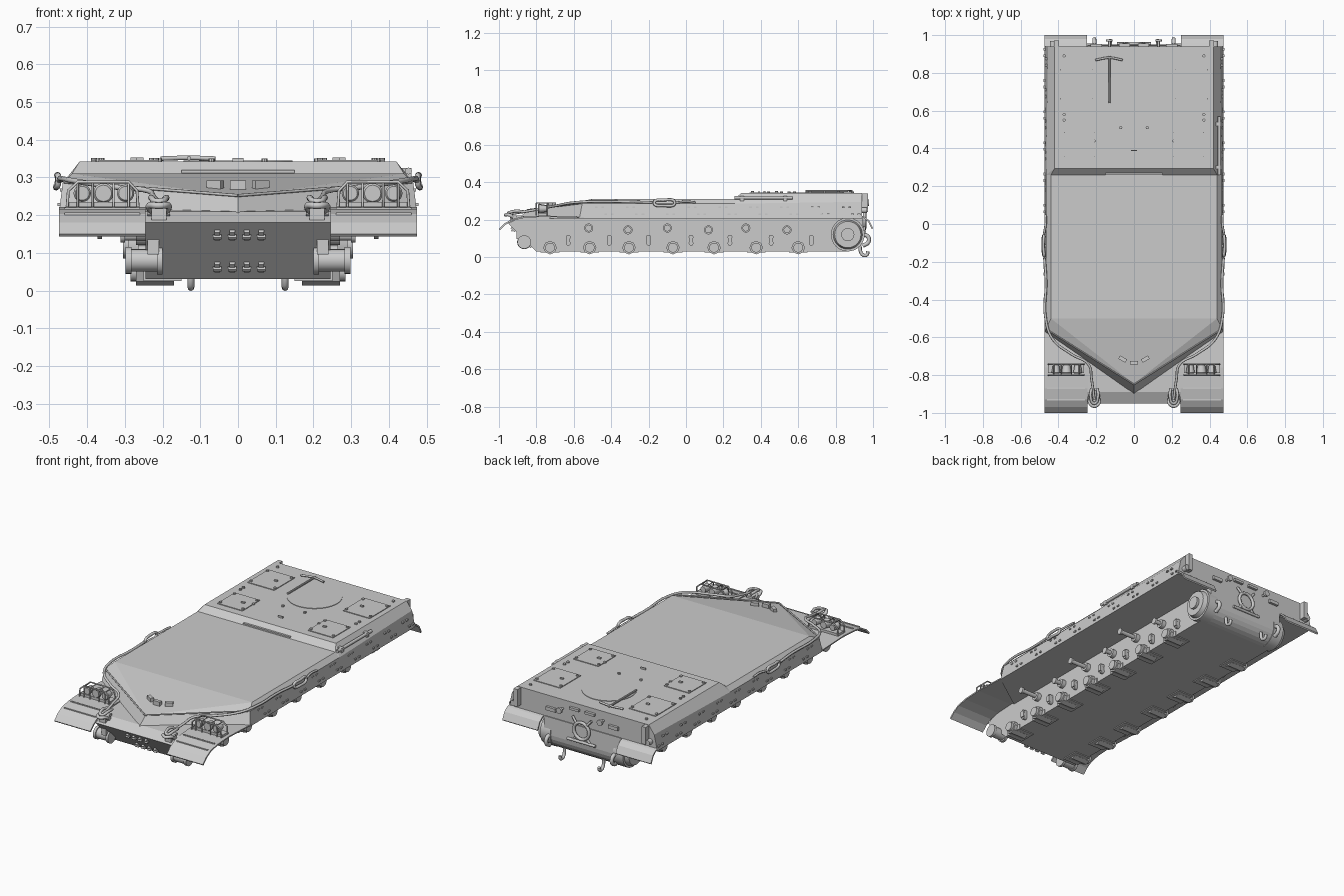
import bpy, bmesh, math
from mathutils import Vector, Matrix

if "Cube" in bpy.data.objects:
    bpy.data.objects.remove(bpy.data.objects["Cube"])

def finish(name, bm, mirror=False, smooth=False):
    bmesh.ops.recalc_face_normals(bm, faces=bm.faces[:])
    me = bpy.data.meshes.new(name)
    bm.to_mesh(me); bm.free()
    ob = bpy.data.objects.new(name, me)
    bpy.context.collection.objects.link(ob)
    if smooth:
        me.shade_smooth()
        me.set_sharp_from_angle(angle=math.radians(35))
    if mirror:
        m = ob.modifiers.new("mirror", 'MIRROR')
        m.use_mirror_merge = True
    return ob

def add_box(bm, c, s, rot=None):
    m = Matrix.Translation(c)
    if rot: m = m @ rot
    bmesh.ops.create_cube(bm, size=1, matrix=m @ Matrix.Diagonal((*s, 1)))

def add_cyl(bm, a, b, r, r2=None, n=20):
    a, b = Vector(a), Vector(b)
    d = b - a
    m = Matrix.Translation((a + b) / 2) @ d.to_track_quat('Z', 'Y').to_matrix().to_4x4()
    bmesh.ops.create_cone(bm, cap_ends=True, segments=n, radius1=r,
                          radius2=r if r2 is None else r2, depth=d.length, matrix=m)

def add_prism(bm, prof, x0, x1):
    # extrude a (y, z) profile along x
    f = bm.faces.new([bm.verts.new((x0, y, z)) for y, z in prof])
    g = bmesh.ops.extrude_face_region(bm, geom=[f])['geom']
    bmesh.ops.translate(bm, vec=(x1 - x0, 0, 0), verts=[v for v in g if isinstance(v, bmesh.types.BMVert)])

def tube(name, pts, r, sides=(1,), smooth=True, cyclic=False):
    for s in sides:
        cu = bpy.data.curves.new(name, 'CURVE')
        cu.dimensions = '3D'; cu.bevel_depth = r; cu.bevel_resolution = 2; cu.use_fill_caps = True
        cu.resolution_u = 6
        sp = cu.splines.new('BEZIER' if smooth else 'POLY')
        arr = sp.bezier_points if smooth else sp.points
        arr.add(len(pts) - 1)
        for p, q in zip(arr, pts):
            if smooth:
                p.co = (s * q[0], q[1], q[2])
                p.handle_left_type = p.handle_right_type = 'AUTO'
            else:
                p.co = (s * q[0], q[1], q[2], 1)
        sp.use_cyclic_u = cyclic
        bpy.context.collection.objects.link(bpy.data.objects.new(name, cu))

BOTH = (1, -1)

# Upper hull: half shell, mirrored
P = [(0, -.9, .205), (.475, -.57, .205), (.475, .94, .205), (0, .94, .205), (0, -.845, .25),
     (.465, -.555, .285), (.465, .26, .285), (.455, .94, .295), (.44, -.5, .31), (0, -.5, .31),
     (.44, .26, .31), (0, .26, .31), (.42, .295, .342), (0, .295, .342), (.42, .94, .342), (0, .94, .342)]
F = [(0, 1, 2, 3), (0, 4, 5, 1), (9, 8, 4), (8, 5, 4), (1, 5, 6, 7, 2), (5, 8, 10, 6), (9, 11, 10, 8),
     (11, 13, 12, 10), (13, 15, 14, 12), (6, 10, 12), (6, 12, 14, 7), (2, 7, 14, 15, 3)]
bm = bmesh.new()
v = [bm.verts.new(p) for p in P]
for f in F: bm.faces.new([v[i] for i in f])
finish("upper_hull", bm, True)

# Lower hull tub with rounded tail
bm = bmesh.new()
tail = [(.86 + .09 * math.sin(a), .12 - .09 * math.cos(a)) for a in [i * math.pi / 12 for i in range(7)]]
add_prism(bm, [(-.95, .18), (-.80, .03)] + tail + [(.945, .22), (-.57, .222), (-.89, .21)], -.245, .245)
finish("lower_hull", bm)

# Fender strips and curved mudguards front and rear
bm = bmesh.new()
top = [(-.55, .214), (-.76, .222), (-.87, .216), (-.93, .203), (-.97, .18), (-1.0, .15)]
add_prism(bm, top + [(y + .006, z - .007) for y, z in reversed(top)], .245, .475)
top = [(.93, .222), (.955, .215), (.98, .195), (1.0, .155)]
add_prism(bm, top + [(y - .006, z - .006) for y, z in reversed(top)], .25, .475)
for y in (-.87, -.93):
    add_box(bm, (.36, y, .217 if y > -.9 else .204), (.2, .008, .006))
finish("mudguards", bm, True)

# Running gear mounts on the tub sides
bm = bmesh.new()
for y in (-.727, -.515, -.305, -.07, .15, .375, .6):
    add_cyl(bm, (.17, y, .05), (.27, y, .05), .036, n=8)
    add_cyl(bm, (.24, y, .05), (.285, y, .05), .026, n=16)
    add_box(bm, (.2, y, .04), (.1, .1, .03))
finish("suspension_hubs", bm, True, True)
bm = bmesh.new()
for y in (-.63, -.41, -.2, .027, .235, .455, .67):
    for dz in (-.016, .016):
        add_cyl(bm, (.24, y, .09 + dz), (.265, y, .09 + dz), .013, n=12)
    add_box(bm, (.256, y, .09), (.03, .022, .036))
finish("bump_stops", bm, True)
bm = bmesh.new()
for i, y in enumerate((-.52, -.31, -.10, .12, .32, .54)):
    z = .145 if i % 2 else .155
    add_cyl(bm, (.24, y, z), (.27, y, z), .024)
    x = .30 if i % 2 else .36
    add_cyl(bm, (.26, y, z), (x, y, z), .012, n=14)
    add_cyl(bm, (x, y, z), (x + .012, y, z), .018, n=14)
finish("return_roller_arms", bm, True, True)

# Front idler housings and rear final drives
bm = bmesh.new()
add_cyl(bm, (.2, -.865, .08), (.285, -.865, .08), .03)
add_cyl(bm, (.282, -.865, .08), (.298, -.865, .08), .036)
add_cyl(bm, (.2, -.865, .08), (.215, -.865, .08), .038)
finish("idler_mounts", bm, True, True)
bm = bmesh.new()
add_cyl(bm, (.2, .865, .12), (.265, .865, .12), .09, n=32)
add_cyl(bm, (.265, .865, .12), (.29, .865, .12), .078, .07, n=32)
add_cyl(bm, (.29, .865, .12), (.305, .865, .12), .035, n=24)
finish("final_drives", bm, True, True)

# Spare track brackets on the nose plate
bm = bmesh.new()
rot = Matrix.Rotation(math.radians(45), 4, 'X')
for x in (-.055, -.015, .023, .062):
    for z in (.15, .065):
        y = -(.77 + z)
        add_box(bm, (x, y, z), (.014, .02, .03), rot)
        add_box(bm, (x, y - .008, z - .008), (.022, .012, .008), rot)
finish("nose_brackets", bm)

# Driver vision blocks on the glacis
bm = bmesh.new()
for x, a, y in ((0, 0, -.735), (.06, 30, -.715), (-.06, -30, -.715)):
    add_box(bm, (x, y, .277), (.042, .02, .03), Matrix.Rotation(math.radians(a), 4, 'Z'))
finish("vision_blocks", bm)

# Raised rail along the splash edge of the nose
tube("splash_rail", [(.46, -.56, .288), (.0, -.85, .252)], .004, BOTH, False)

# Headlight clusters with cage
bm = bmesh.new()
add_box(bm, (.36, -.765, .228), (.19, .05, .014))
for x, r in ((.298, .023), (.357, .027), (.413, .023)):
    add_cyl(bm, (x, -.745, .258), (x, -.785, .258), r * .7, r)
    add_cyl(bm, (x, -.785, .258), (x, -.792, .258), r, r * .8)
finish("headlights", bm, True, True)
for y in (-.80, -.742):
    tube("lamp_guard", [(.265, y, .222), (.268, y, .265), (.29, y, .288), (.425, y, .288),
                        (.45, y, .265), (.453, y, .222)], .004, BOTH, False)
for x in (.29, .33, .385, .425):
    tube("lamp_guard_bar", [(x, -.742, .288), (x, -.80, .288), (x, -.80, .222)], .003, BOTH, False)

# Front towing eyes and lower hooks
bm = bmesh.new()
add_box(bm, (.21, -.91, .205), (.04, .06, .035))
add_cyl(bm, (.18, -.915, .21), (.24, -.915, .21), .013, n=12)
add_box(bm, (.225, -.89, .12), (.03, .03, .05))
finish("tow_eyes", bm, True)
tube("front_shackle", [(.19, -.92, .21), (.185, -.945, .225), (.21, -.965, .225), (.235, -.945, .225),
                       (.23, -.92, .21)], .009, BOTH)
tube("rear_tow_hook", [(.125, .93, .06), (.125, .935, .025), (.125, .95, .009), (.125, .968, .013),
                       (.125, .972, .03)], .009, BOTH)
tube("rear_tow_eye", [(.21, .94, .12), (.21, .972, .11), (.21, .975, .08), (.21, .945, .06)], .011, BOTH)

# Tow cables along both sides with end loops
tube("tow_cable", [(.21, -.93, .232), (.225, -.82, .25), (.24, -.745, .265), (.33, -.69, .275), (.43, -.61, .29),
                   (.468, -.5, .297), (.466, -.3, .295), (.474, -.18, .292)], .007, BOTH)
tube("cable_loop", [(.476, -.17, .29), (.48, -.12, .305), (.478, -.06, .29), (.483, -.12, .275)], .008, BOTH, True, True)
tube("side_cable", [(.478, -.06, .29), (.468, 0, .296), (.468, .05, .292)], .006, BOTH)
tube("cable_eye", [(.195, -.87, .242), (.19, -.91, .246), (.21, -.95, .236), (.23, -.91, .246), (.225, -.87, .242)],
     .008, BOTH)

# Side fastenings
bm = bmesh.new()
for i in range(9):
    for dy in (0, .035):
        y = -.48 + i * .165 + dy
        add_box(bm, (.466, y, .267), (.012, .014, .008))
        add_box(bm, (.474, y + .05, .228), (.01, .014, .008))
finish("side_fastenings", bm, True)

# Stowed rod on the right rear side
bm = bmesh.new()
add_cyl(bm, (.452, .26, .317), (.452, .57, .317), .009, n=12)
for y in (.30, .53): add_box(bm, (.447, y, .312), (.026, .02, .026))
finish("stowed_rod", bm, False, True)

# Rear deck: hatches, hinges, bolts and round cover
bm = bmesh.new()
for x, y, sx, sy in ((.305, .74, .17, .19), (.29, .42, .16, .16)):
    add_box(bm, (x, y, .343), (sx, sy, .006))
    for dx in (-.45, .45):
        for dy in (-.4, .4):
            add_cyl(bm, (x + dx * sx, y + dy * sy, .343), (x + dx * sx, y + dy * sy, .352), .008, n=8)
    add_box(bm, (x - .03, y, .349), (.02, .012, .008))
for x, y in ((.37, .89), (.37, .55), (.37, .58), (.21, .44), (.07, .51)):
    add_cyl(bm, (x, y, .34), (x, y, .35), .008, n=8)
finish("deck_hatches", bm, True)
bm = bmesh.new()
add_cyl(bm, (0, .70, .340), (0, .70, .345), .145, n=48)
finish("round_cover", bm, False, True)
bm = bmesh.new()
add_box(bm, (0, .265, .316), (.3, .012, .008))
add_box(bm, (0, .39, .347), (.03, .006, .01))
finish("deck_handles", bm)

# Pickaxe on the deck
bm = bmesh.new()
add_cyl(bm, (-.13, .64, .351), (-.13, .89, .351), .006, n=10)
finish("pickaxe_handle", bm, False, True)
tube("pickaxe_head", [(-.205, .868, .35), (-.13, .88, .352), (-.06, .868, .35)], .006)

# Rear plate fittings: ring coupling, braces, lamps, corner posts
tube("coupling_ring", [(.048 * math.cos(i * math.pi / 6), .955, .2 + .048 * math.sin(i * math.pi / 6))
                       for i in range(12)], .009, (1,), True, True)
for z in (.27, .13):
    tube("coupling_brace", [(.03, .955, .2 + (z - .2) * .5), (.06, .95, z)], .007, BOTH, False)
tube("tow_bar", [(-.09, .955, .135), (.09, .955, .135)], .008, (1,), False)
bm = bmesh.new()
add_cyl(bm, (.13, .935, .29), (.13, .97, .29), .007, n=12)
add_cyl(bm, (.13, .965, .29), (.13, .978, .29), .017)
add_box(bm, (.2, .947, .27), (.06, .014, .02))
add_box(bm, (.41, .955, .29), (.025, .035, .1))
add_cyl(bm, (.43, .94, .25), (.43, .968, .25), .016)
add_box(bm, (.05, .945, .31), (.06, .02, .014))
finish("rear_fittings", bm, True, True)
